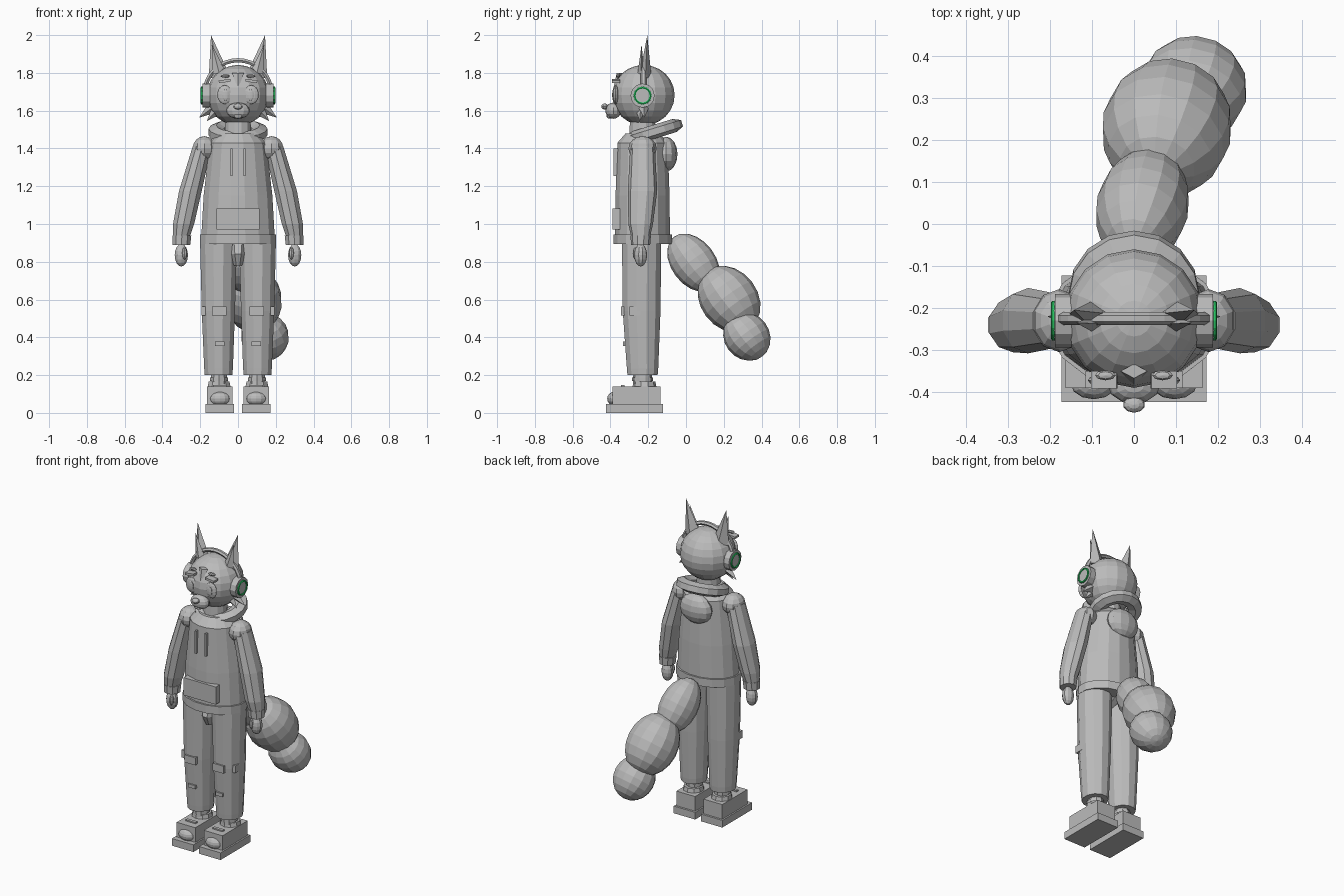
import bpy, bmesh, math
from mathutils import Matrix, Vector

if "Cube" in bpy.data.objects:
    bpy.data.objects.remove(bpy.data.objects["Cube"])


def material(name, rgb):
    m = bpy.data.materials.new(name)
    m.diffuse_color = (*rgb, 1)
    m.use_nodes = True
    m.node_tree.nodes["Principled BSDF"].inputs["Base Color"].default_value = m.diffuse_color
    return m


GREY = material("plain grey", (0.5, 0.5, 0.5))
GREEN = material("glow green", (0.02, 0.55, 0.12))
BY = -0.23  # depth of the body's centre line


def finish(name, bm, mat=GREY):
    bmesh.ops.recalc_face_normals(bm, faces=bm.faces)
    me = bpy.data.meshes.new(name)
    bm.to_mesh(me)
    bm.free()
    me.materials.append(mat)
    ob = bpy.data.objects.new(name, me)
    bpy.context.collection.objects.link(ob)
    return ob


def placed(c, r, rot=Matrix()):
    return Matrix.Translation(c) @ rot @ Matrix.Diagonal((*r, 1))


def ball(name, c, r, seg=12, rings=8, rot=Matrix()):
    bm = bmesh.new()
    bmesh.ops.create_uvsphere(bm, u_segments=seg, v_segments=rings, radius=1, matrix=placed(c, r, rot))
    return finish(name, bm)


def box(name, x, y, z, rot=Matrix()):
    """Box from its (min, max) ranges."""
    c = [(a + b) / 2 for a, b in (x, y, z)]
    d = [abs(b - a) for a, b in (x, y, z)]
    bm = bmesh.new()
    bmesh.ops.create_cube(bm, size=1, matrix=placed(c, d, rot))
    return finish(name, bm)


def loft(name, sections, n=12):
    """Closed tube through level ellipses (x, y, z, rx, ry)."""
    bm = bmesh.new()
    rows = []
    for x, y, z, rx, ry in sections:
        angles = [2 * math.pi * (i + 0.5) / n for i in range(n)]
        k = 1 / math.cos(math.pi / n)
        rows.append([bm.verts.new((x + k * rx * math.cos(a), y + k * ry * math.sin(a), z)) for a in angles])
    for a, b in zip(rows, rows[1:]):
        for i in range(n):
            j = (i + 1) % n
            bm.faces.new((a[i], a[j], b[j], b[i]))
    bm.faces.new(rows[0])
    bm.faces.new(rows[-1])
    return finish(name, bm)


def disc(name, c, r1, r2, depth, side, seg=12):
    """Cylinder lying along x, r2 on the outer end."""
    bm = bmesh.new()
    bmesh.ops.create_cone(bm, cap_ends=True, segments=seg, radius1=r1, radius2=r2, depth=depth,
                          matrix=Matrix.Translation(c) @ Matrix.Rotation(side * math.pi / 2, 4, 'Y'))
    return finish(name, bm)


def hoop(name, c, R, tube, rot=Matrix(), n=16, m=6, arc=2 * math.pi, mat=GREY):
    """Ring or arc about local z with an elliptical tube (radial, axial)."""
    bm = bmesh.new()
    full = arc > 6.28
    rows = []
    for i in range(n if full else n + 1):
        a = arc * i / n
        row = []
        for j in range(m):
            b = 2 * math.pi * (j + 0.5) / m
            q = R + tube[0] * math.cos(b)
            p = Vector((q * math.cos(a), q * math.sin(a), tube[1] * math.sin(b)))
            row.append(bm.verts.new(Vector(c) + rot @ p))
        rows.append(row)
    for i in range(n):
        a, b = rows[i], rows[(i + 1) % len(rows)]
        for j in range(m):
            k = (j + 1) % m
            bm.faces.new((a[j], a[k], b[k], b[j]))
    if not full:
        bm.faces.new(rows[0])
        bm.faces.new(rows[-1])
    return finish(name, bm, mat)


def spike(name, base, tip, width, depth):
    """Four-sided point, wide in the xz plane and thin in y."""
    base, tip = Vector(base), Vector(tip)
    d = (tip - base).normalized()
    w = Vector((d.z, 0, -d.x)).normalized() * width
    y = Vector((0, depth, 0))
    bm = bmesh.new()
    ring = [bm.verts.new(base + o) for o in (w, y, -w, -y)]
    top = bm.verts.new(tip)
    bm.faces.new(ring)
    for i in range(4):
        bm.faces.new((ring[i], ring[(i + 1) % 4], top))
    return finish(name, bm)


# Head and face
ball("head", (0, -0.225, 1.682), (0.165, 0.165, 0.16), 16, 12)
ball("muzzle", (0, -0.385, 1.6), (0.062, 0.042, 0.043))
ball("nose", (0, -0.43, 1.622), (0.026, 0.019, 0.016), 10, 6)
ball("mouth", (0, -0.405, 1.572), (0.028, 0.016, 0.014), 8, 6)
spike("forehead_mark", (0, -0.35, 1.8), (0, -0.385, 1.715), 0.032, 0.017)

# Torso, neck and hood
loft("neck", [(0, BY, 1.4, 0.075, 0.075), (0, BY, 1.57, 0.065, 0.065)])
loft("sweater", [(0, BY, 0.92, 0.195, 0.145), (0, BY, 1.15, 0.182, 0.143),
                 (0, BY, 1.43, 0.15, 0.133), (0, BY, 1.48, 0.1, 0.09)], 16)
loft("sweater_hem", [(0, BY, 0.893, 0.202, 0.155), (0, BY, 0.945, 0.202, 0.155)], 16)
box("front_pocket", (-0.115, 0.115), (-0.39, -0.35), (0.97, 1.083))
hoop("hood_collar", (0, -0.17, 1.488), 0.115, (0.047, 0.036), Matrix.Rotation(math.radians(17), 3, 'X'))
ball("hood_bag", (0, -0.105, 1.37), (0.11, 0.06, 0.092))
loft("crotch", [(0, BY - 0.05, 0.78, 0.022, 0.03), (0, BY - 0.05, 0.84, 0.04, 0.06), (0, BY, 0.9, 0.05, 0.09)], 8)

# Headphone band
hoop("headphone_band", (0, BY + 0.005, 1.69), 0.177, (0.013, 0.015),
     Matrix.Rotation(math.pi / 2, 3, 'X'), arc=math.pi)

# Paired parts
for s, side in ((-1, "left"), (1, "right")):
    # Ears and cheek fur
    spike(f"ear_{side}", (s * 0.1, -0.215, 1.78), (s * 0.143, -0.205, 2.0), 0.056, 0.032)
    spike(f"inner_ear_{side}", (s * 0.1, -0.238, 1.8), (s * 0.138, -0.235, 1.95), 0.034, 0.018)
    spike(f"cheek_fur_{side}", (s * 0.13, -0.225, 1.62), (s * 0.206, -0.22, 1.563), 0.035, 0.03)
    spike(f"lower_cheek_fur_{side}", (s * 0.115, -0.24, 1.6), (s * 0.165, -0.245, 1.545), 0.03, 0.025)
    # Eyes and brows
    ball(f"eye_{side}", (s * 0.07, -0.372, 1.685), (0.04, 0.014, 0.05), 12, 8)
    ball(f"pupil_{side}", (s * 0.066, -0.385, 1.683), (0.02, 0.006, 0.03), 10, 6)
    box(f"brow_{side}", (s * 0.04, s * 0.102), (-0.392, -0.35), (1.75, 1.764), Matrix.Rotation(s * 0.12, 4, 'Y'))
    ball(f"brow_tuft_{side}", (s * 0.068, -0.36, 1.783), (0.025, 0.012, 0.009), 8, 4)
    # Headphone cups
    disc(f"ear_cup_{side}", (s * 0.168, BY, 1.68), 0.064, 0.064, 0.04, s)
    disc(f"ear_cup_plate_{side}", (s * 0.189, BY, 1.68), 0.05, 0.045, 0.006, s)
    hoop(f"glow_ring_{side}", (s * 0.192, BY, 1.68), 0.042, (0.006, 0.006),
         Matrix.Rotation(math.pi / 2, 3, 'Y'), mat=GREEN)
    # Drawstrings
    box(f"drawstring_{side}", (s * 0.03, s * 0.04), (-0.383, -0.35), (1.255, 1.4))
    # Sleeves, cuffs and hands
    ball(f"shoulder_{side}", (s * 0.178, BY, 1.4), (0.065, 0.075, 0.065), 10, 8)
    loft(f"sleeve_{side}", [(s * 0.302, BY - 0.01, 0.92, 0.042, 0.045), (s * 0.288, BY - 0.01, 1.0, 0.056, 0.062),
                            (s * 0.252, BY, 1.175, 0.06, 0.074), (s * 0.19, BY, 1.41, 0.05, 0.062)], 10)
    loft(f"cuff_{side}", [(s * 0.3, BY - 0.01, 0.89, 0.047, 0.048), (s * 0.297, BY - 0.01, 0.94, 0.05, 0.052)], 10)
    ball(f"hand_{side}", (s * 0.3, BY - 0.01, 0.835), (0.037, 0.034, 0.06), 10, 8)
    ball(f"thumb_{side}", (s * 0.283, BY - 0.038, 0.845), (0.014, 0.014, 0.033), 8, 6)
    # Trouser legs with knee and shin patches
    loft(f"trouser_leg_{side}", [(s * 0.103, BY, 0.2, 0.073, 0.08), (s * 0.103, BY, 0.235, 0.076, 0.083),
                                 (s * 0.104, BY - 0.005, 0.54, 0.088, 0.1), (s * 0.103, BY - 0.005, 0.92, 0.098, 0.104)])
    box(f"knee_patch_{side}", (s * 0.062, s * 0.138), (-0.345, -0.3), (0.515, 0.563))
    box(f"side_tab_{side}", (s * 0.15, s * 0.192), (-0.3, -0.24), (0.515, 0.563))
    box(f"shin_patch_{side}", (s * 0.072, s * 0.122), (-0.333, -0.29), (0.355, 0.377))
    # Ankles and shoes
    loft(f"ankle_{side}", [(s * 0.1, BY, 0.13, 0.045, 0.05), (s * 0.1, BY, 0.24, 0.04, 0.045)], 10)
    loft(f"sock_rim_{side}", [(s * 0.1, BY + 0.01, 0.14, 0.06, 0.06), (s * 0.1, BY + 0.01, 0.165, 0.055, 0.055)], 10)
    loft(f"sock_fold_{side}", [(s * 0.1, BY, 0.17, 0.048, 0.052), (s * 0.1, BY, 0.188, 0.048, 0.052)], 10)
    box(f"shoe_sole_{side}", (s * 0.02, s * 0.173), (-0.424, -0.122), (0, 0.046))
    box(f"shoe_upper_{side}", (s * 0.03, s * 0.163), (-0.39, -0.135), (0.04, 0.14))
    ball(f"toe_cap_{side}", (s * 0.096, -0.38, 0.075), (0.055, 0.037, 0.037), 12, 8)
    box(f"shoe_lace_{side}", (s * 0.06, s * 0.132), (-0.345, -0.325), (0.135, 0.148))

# Tail: three overlapping bulbs running down and back
TAIL = (("base", (0.02, 0.04, 0.795), (0.11, 0.118, 0.174)),
        ("middle", (0.078, 0.228, 0.602), (0.155, 0.152, 0.192)),
        ("tip", (0.142, 0.322, 0.405), (0.128, 0.12, 0.135)))
lean = Vector((0.15, 0.6, -0.8)).to_track_quat('Z', 'X').to_matrix().to_4x4()
for part, c, r in TAIL:
    ball(f"tail_{part}", c, (r[1], r[0], r[2]), 14, 10, lean)
